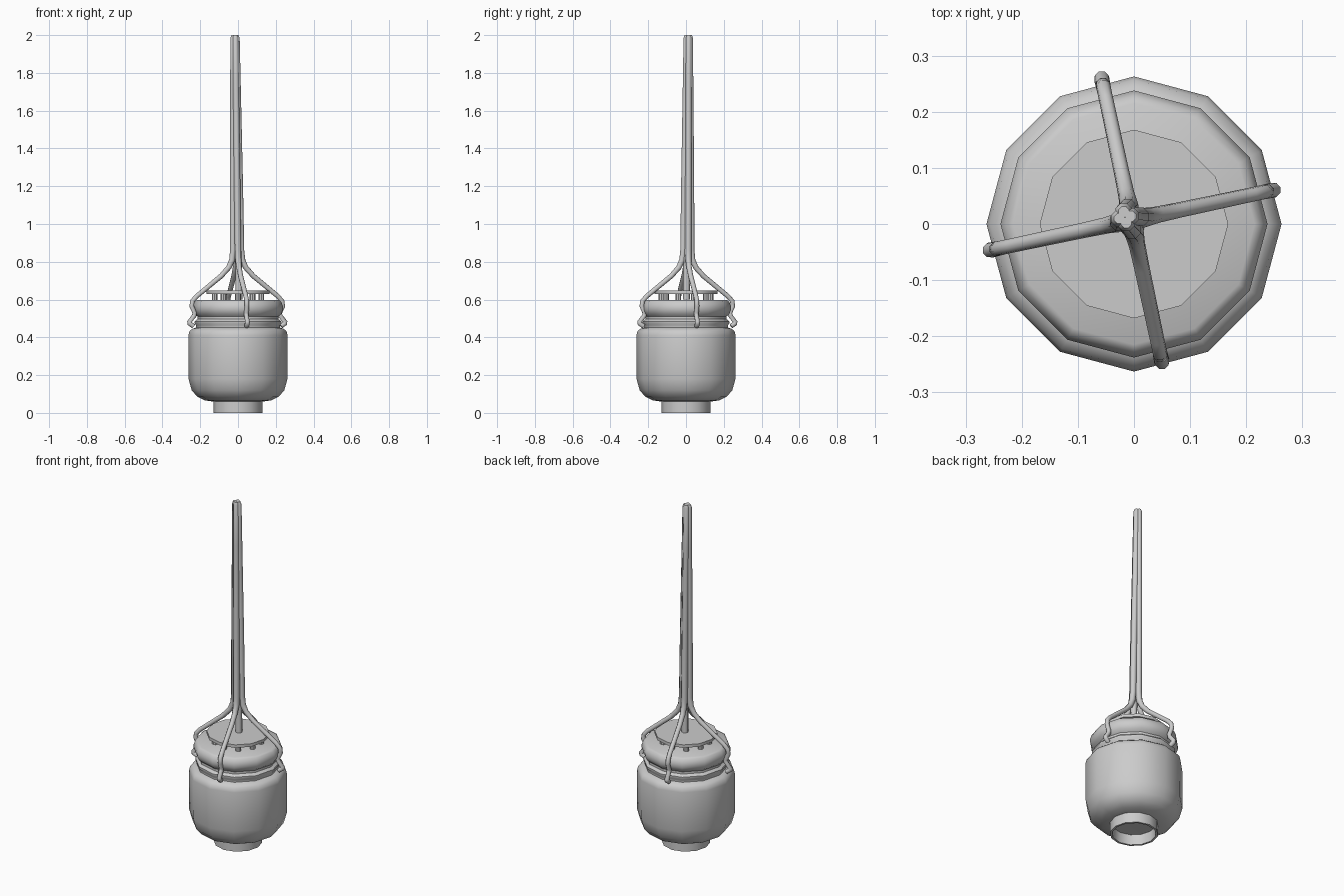
import bpy, bmesh, math
from math import sin, cos, pi, radians

if "Cube" in bpy.data.objects:
    bpy.data.objects.remove(bpy.data.objects["Cube"])


def finish(ob, angle=40):
    bpy.ops.object.select_all(action='DESELECT')
    ob.select_set(True)
    bpy.context.view_layer.objects.active = ob
    bpy.ops.object.shade_smooth_by_angle(angle=radians(angle))


def lathe(name, profile, sides=12):
    """Revolve (radius, z) points about the z axis; radius 0 closes the end."""
    bm = bmesh.new()
    rings = []
    for r, z in profile:
        if r == 0:
            rings.append([bm.verts.new((0, 0, z))] * sides)
        else:
            rings.append([bm.verts.new((r * cos(2 * pi * i / sides),
                                        r * sin(2 * pi * i / sides), z))
                          for i in range(sides)])
    for a, b in zip(rings, rings[1:]):
        for i in range(sides):
            j = (i + 1) % sides
            bm.faces.new(list(dict.fromkeys((a[i], a[j], b[j], b[i]))))
    bmesh.ops.recalc_face_normals(bm, faces=bm.faces)
    me = bpy.data.meshes.new(name)
    bm.to_mesh(me)
    bm.free()
    ob = bpy.data.objects.new(name, me)
    bpy.context.collection.objects.link(ob)
    finish(ob)
    return ob


def tube(name, points):
    """Round wire through (x, y, z, radius) points."""
    cu = bpy.data.curves.new(name, 'CURVE')
    cu.dimensions = '3D'
    cu.bevel_depth = 1
    cu.bevel_resolution = 2
    cu.use_fill_caps = True
    sp = cu.splines.new('POLY')
    sp.points.add(len(points) - 1)
    for p, (x, y, z, r) in zip(sp.points, points):
        p.co = (x, y, z, 1)
        p.radius = r
    ob = bpy.data.objects.new(name, cu)
    bpy.context.collection.objects.link(ob)
    bpy.ops.object.select_all(action='DESELECT')
    ob.select_set(True)
    bpy.context.view_layer.objects.active = ob
    bpy.ops.object.convert(target='MESH')
    finish(bpy.context.view_layer.objects.active, 60)


# Jar body with hollow foot, shoulder, neck ridge and collar
lathe("jar_body", [
    (0, 0.065), (0.115, 0.06), (0.118, 0.0), (0.13, 0.0), (0.13, 0.06),
    (0.175, 0.066), (0.215, 0.085), (0.245, 0.12), (0.262, 0.18),
    (0.263, 0.41), (0.257, 0.433), (0.24, 0.446), (0.222, 0.452),
    (0.222, 0.464), (0.229, 0.473), (0.229, 0.485), (0.214, 0.497),
    (0.214, 0.51), (0.23, 0.525), (0.238, 0.545), (0.238, 0.565),
    (0.228, 0.59), (0.215, 0.597), (0, 0.597)])

# Raised lid plate
lathe("lid_plate", [(0, 0.63), (0.168, 0.63), (0.168, 0.648), (0, 0.648)])

# Posts holding the plate above the jar
for i in range(10):
    a = 2 * pi * (i + 0.5) / 10
    post = lathe("lid_post", [(0, 0.595), (0.015, 0.595), (0.015, 0.632), (0, 0.632)], 8)
    post.location = (0.13 * cos(a), 0.13 * sin(a), 0)

# Central rod rising from the plate
tube("centre_rod", [(0.005, 0.002, 0.6, 0.018), (0.003, 0.004, 0.85, 0.018),
                    (-0.012, 0.012, 1.97, 0.015)])

# Four wires: bundled at the top, spreading out to hook the collar
path = [(0.010, 2.0, 0.010), (0.010, 1.985, 0.016), (0.012, 1.75, 0.017),
        (0.018, 1.2, 0.018), (0.021, 0.86, 0.018), (0.027, 0.81, 0.017),
        (0.045, 0.77, 0.015), (0.085, 0.725, 0.014), (0.215, 0.618, 0.013),
        (0.238, 0.592, 0.013), (0.242, 0.565, 0.013), (0.226, 0.53, 0.013),
        (0.228, 0.515, 0.013), (0.254, 0.482, 0.013), (0.252, 0.473, 0.014),
        (0.232, 0.459, 0.013)]
for i in range(4):
    a = radians(12 + 90 * i)
    pts = []
    for r, z, w in path:
        t = max(0, min(1, (z - 0.8) / 1.2))
        cx, cy = -0.004 - 0.012 * t, 0.007 + 0.005 * t
        pts.append((cx + r * 1.02 * cos(a), cy + r * 1.02 * sin(a), z, w))
    tube("hanging_wire", pts)
